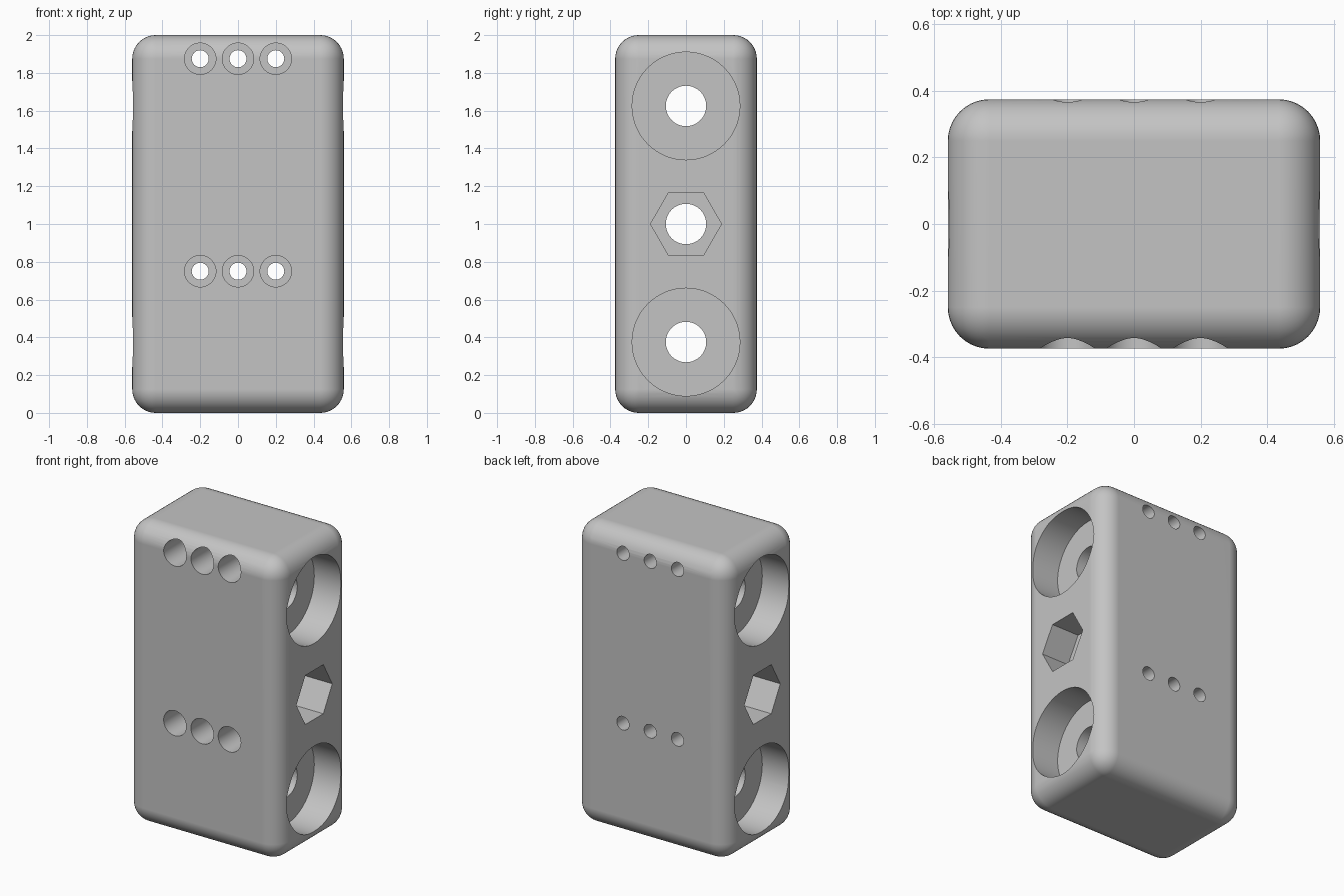
import bpy, bmesh
from math import cos, sin, tau, radians

cube = bpy.data.objects.get("Cube")
if cube:
    bpy.data.objects.remove(cube, do_unlink=True)

grey = bpy.data.materials.new("plain_grey")
colour = (0.55, 0.55, 0.55, 1)
grey.diffuse_color = colour
grey.use_nodes = True
grey.node_tree.nodes["Principled BSDF"].inputs["Base Color"].default_value = colour


def make_object(name, bm):
    bmesh.ops.recalc_face_normals(bm, faces=bm.faces)
    mesh = bpy.data.meshes.new(name)
    bm.to_mesh(mesh)
    bm.free()
    mesh.materials.append(grey)
    obj = bpy.data.objects.new(name, mesh)
    bpy.context.collection.objects.link(obj)
    return obj


def prism(bm, axis, side, height, radius, start, end, sides=64):
    """Closed prism along x or y, at a sideways offset and a height."""
    rings = []
    for depth in (start, end):
        ring = []
        for i in range(sides):
            u = side + radius * cos(tau * i / sides)
            v = height + radius * sin(tau * i / sides)
            ring.append(bm.verts.new((depth, u, v) if axis == "x" else (u, depth, v)))
        rings.append(ring)
        bm.faces.new(ring)
    low, high = rings
    for i in range(sides):
        j = (i + 1) % sides
        bm.faces.new((low[i], low[j], high[j], high[i]))


# Rounded block
width, depth, height = 1.12, 0.75, 2.0
bm = bmesh.new()
bmesh.ops.create_cube(bm, size=1)
for v in bm.verts:
    v.co = (v.co.x * width, v.co.y * depth, (v.co.z + 0.5) * height)
bmesh.ops.bevel(bm, geom=bm.edges[:], offset=0.125, offset_type="OFFSET",
                segments=10, profile=0.5, affect="EDGES")
block = make_object("block", bm)

bore_heights = (0.375, 1.625)
screw_spots = [(x, z) for x in (-0.2, 0, 0.2) for z in (0.75, 1.875)]

# Recesses: round bores and hexagon pockets on both sides, screw heads in front
recesses = bmesh.new()
for s in (-1, 1):
    for z in bore_heights:
        prism(recesses, "x", 0, z, 0.285, s * 0.36, s * 0.8, 96)
    prism(recesses, "x", 0, 1, 0.188, s * 0.36, s * 0.8, 6)
for x, z in screw_spots:
    prism(recesses, "y", x, z, 0.083, -0.6, 0, 48)

# Holes running right through
holes = bmesh.new()
for z in (*bore_heights, 1):
    prism(holes, "x", 0, z, 0.107, -0.8, 0.8)
for x, z in screw_spots:
    prism(holes, "y", x, z, 0.045, -0.6, 0.6, 40)

bpy.ops.object.select_all(action="DESELECT")
bpy.context.view_layer.objects.active = block
block.select_set(True)
for name, cutter_bm in (("recess_cutter", recesses), ("hole_cutter", holes)):
    cutter = make_object(name, cutter_bm)
    cutter.hide_render = True
    mod = block.modifiers.new(name, "BOOLEAN")
    mod.operation = "DIFFERENCE"
    mod.solver = "EXACT"
    mod.object = cutter
    bpy.ops.object.modifier_apply(modifier=mod.name)
    bpy.data.objects.remove(cutter, do_unlink=True)

# Smooth rounding with crisp hole rims and flat sides
bpy.ops.object.shade_smooth_by_angle(angle=radians(30))
weighted = block.modifiers.new("flat_sides", "WEIGHTED_NORMAL")
weighted.keep_sharp = True
